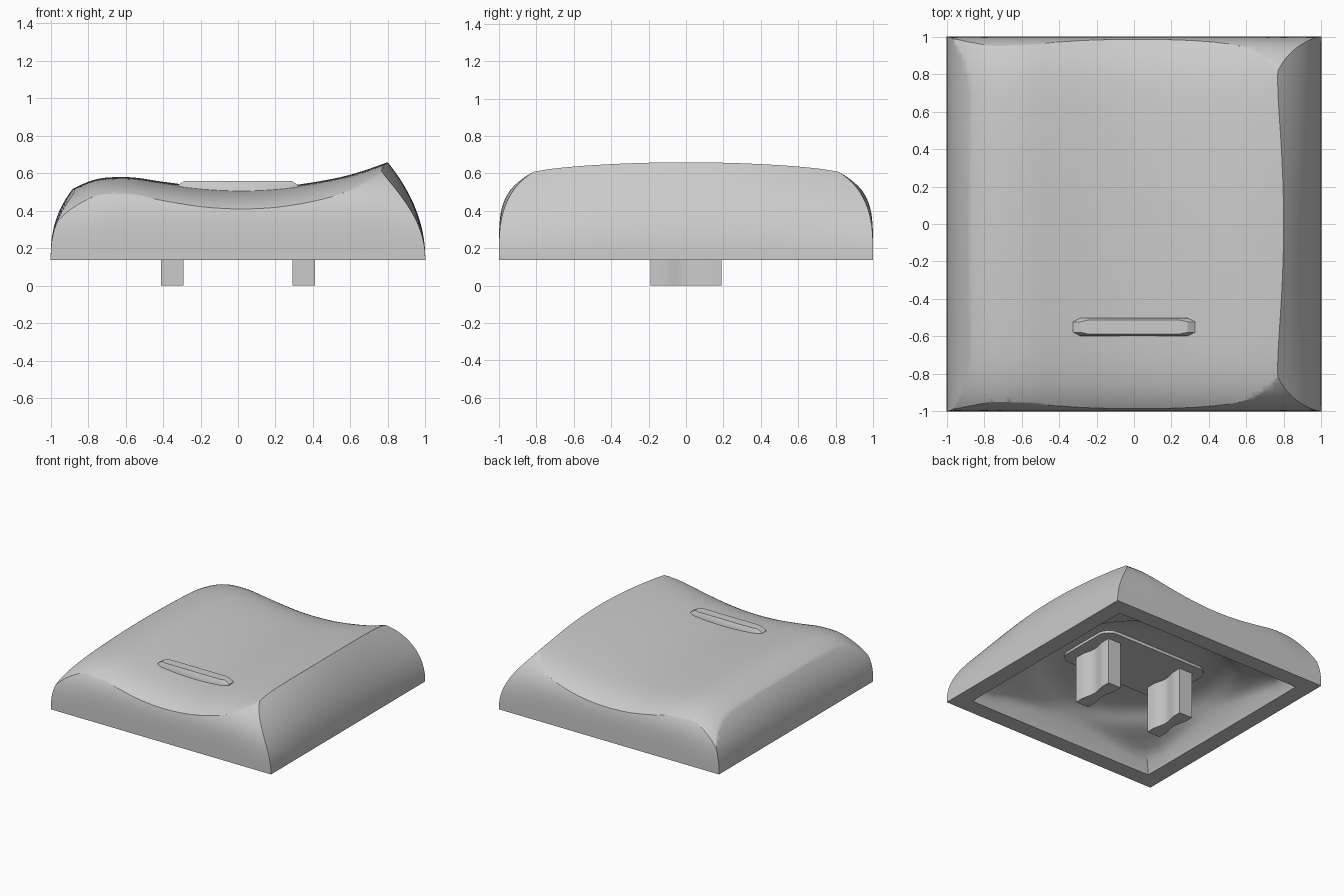
import bpy, bmesh, math

cube = bpy.data.objects.get("Cube")
if cube:
    bpy.data.objects.remove(cube, do_unlink=True)

grey = bpy.data.materials.new("plain grey plastic")
grey.use_nodes = True
COLOUR = (0.6, 0.6, 0.6, 1)
grey.diffuse_color = COLOUR
grey.node_tree.nodes["Principled BSDF"].inputs["Base Color"].default_value = COLOUR

RIM_Z = 0.138


def make_object(name, bm):
    bmesh.ops.recalc_face_normals(bm, faces=bm.faces)
    mesh = bpy.data.meshes.new(name)
    bm.to_mesh(mesh)
    bm.free()
    obj = bpy.data.objects.new(name, mesh)
    bpy.context.collection.objects.link(obj)
    return obj


def loft(name, rings):
    """Closed solid through matching rings of points."""
    bm = bmesh.new()
    rows = [[bm.verts.new(p) for p in ring] for ring in rings]
    n = len(rows[0])
    for low, high in zip(rows, rows[1:]):
        for i in range(n):
            j = (i + 1) % n
            bm.faces.new((low[i], low[j], high[j], high[i]))
    bm.faces.new(rows[0])
    bm.faces.new(rows[-1])
    return make_object(name, bm)


def combine(obj, cutter, operation):
    mod = obj.modifiers.new("combine", "BOOLEAN")
    mod.object = cutter
    mod.operation = operation
    mod.solver = "EXACT"
    bpy.context.view_layer.objects.active = obj
    bpy.ops.object.modifier_apply(modifier=mod.name)
    bpy.data.objects.remove(cutter, do_unlink=True)


# Heights of the scooped top from x = -1.2 to 1.2, at even steps
SCOOP = [0.1, 0.42, 0.555, 0.58, 0.555, 0.53, 0.52,
         0.527, 0.552, 0.593, 0.66, 0.74, 0.83]


def top_height(x, y):
    f = (x + 1.2) / 0.2
    i = min(max(int(f), 1), len(SCOOP) - 3)
    t = f - i
    a, b, c, d = SCOOP[i - 1:i + 3]
    z = b + 0.5 * t * (c - a + t * (2*a - 5*b + 4*c - d + t * (3*(b - c) + d - a)))
    return z - 0.035 * y**2 - 0.085 * y**8


# Inward lean of each wall at height t, growing towards the corners
def left_lean(t, y):
    return 1.33 * t**2.5 * (1 + 0.4 * y * y)


def right_lean(t, y):
    return 0.79 * t**2.1 * (1 + 0.65 * y * y)


def end_lean(t, x):
    k = min(max((abs(x) - 0.6) / 0.4, 0), 1)
    k = k * k * (3 - 2 * k)
    return (1 - k) * 5.67 * t**4.6 + k * 2.64 * t**3.46


def wall_trim(name, low_lean, high_lean, place):
    """Block between two opposite leaning walls."""
    steps = [0.6 * i / 32 for i in range(33)]
    rings = []
    for i in range(49):
        v = -1.2 + 0.05 * i
        along = min(max(v, -1), 1)
        outline = [(-1, -0.1), (1, -0.1)]
        outline += [(1 - high_lean(t, along), RIM_Z + t) for t in steps]
        outline += [(low_lean(t, along) - 1, RIM_Z + t) for t in steps[::-1]]
        rings.append([place(u, v, z) for u, z in outline])
    return loft(name, rings)


# Cap shell: scooped top solid trimmed by the walls
bm = bmesh.new()
bmesh.ops.create_grid(bm, x_segments=70, y_segments=70, size=1.04)
for v in bm.verts:
    v.co.z = top_height(v.co.x, v.co.y)
skirt = bmesh.ops.extrude_face_region(bm, geom=bm.faces[:], use_keep_orig=True)
for v in skirt["geom"]:
    if isinstance(v, bmesh.types.BMVert):
        v.co.z = RIM_Z
shell = make_object("cap_shell", bm)
combine(shell, wall_trim("side_trim", left_lean, right_lean,
                         lambda u, v, z: (u, v, z)), "INTERSECT")
combine(shell, wall_trim("end_trim", end_lean, end_lean,
                         lambda u, v, z: (v, u, z)), "INTERSECT")


# Hollow underside: square at the rim, rounding quickly to a wide flat dome
def hollow_ring(size, power, z):
    ring = []
    for i in range(64):
        a = 2 * math.pi * i / 64
        c, s = math.cos(a), math.sin(a)
        r = size * (abs(c)**power + abs(s)**power) ** (-1 / power)
        ring.append((r * c, r * s, z))
    return ring


rings = [hollow_ring(0.865, 200, 0.0)]
for i in range(29):
    s = 1 - 0.9 * (i / 28) ** 2
    rings.append(hollow_ring(0.865 * s, 2.1 + 198 * s**50, RIM_Z + 0.272 * (1 - s**8)))
combine(shell, loft("hollow", rings), "DIFFERENCE")


# Raised finger bar near the front
def bar_ring(x, y, tip, z):
    plan = [(x, -tip), (x - 0.04, -y), (0.04 - x, -y),
            (-x, -tip), (-x, tip), (0.04 - x, y), (x - 0.04, y), (x, tip)]
    return [(px, py - 0.55, z) for px, py in plan]


bar = loft("finger_bar", [bar_ring(0.325, 0.049, 0.028, 0.46),
                          bar_ring(0.325, 0.049, 0.028, 0.535),
                          bar_ring(0.285, 0.037, 0.028, 0.56)])


# Rounded mounting pad under the ceiling
def pad_ring(z, hx=0.5, hy=0.28, r=0.1):
    ring = []
    for i in range(32):
        a = 2 * math.pi * (i + 0.5) / 32
        c, s = math.cos(a), math.sin(a)
        ring.append((math.copysign(hx - r, c) + r * c,
                     math.copysign(hy - r, s) + r * s, z))
    return ring


pad = loft("mounting_pad", [pad_ring(0.385), pad_ring(0.44)])


# Two waisted mounting legs
def leg_ring(cx, z):
    ys = [-0.19 + 0.38 * i / 16 for i in range(17)]

    def half_width(y):
        k = max(0.0, 1 - abs(y) / 0.13)
        return 0.06 - 0.022 * k * k * (3 - 2 * k)

    return ([(cx + half_width(y), y, z) for y in ys]
            + [(cx - half_width(y), y, z) for y in ys[::-1]])


legs = [loft(name, [leg_ring(cx, 0), leg_ring(cx, 0.43)])
        for name, cx in (("left_leg", 0.35), ("right_leg", -0.35))]

# Colour and shading
for obj in [shell, bar, pad] + legs:
    obj.data.materials.clear()
    obj.data.materials.append(grey)
    bpy.ops.object.select_all(action="DESELECT")
    obj.select_set(True)
    bpy.context.view_layer.objects.active = obj
    bpy.ops.object.shade_smooth_by_angle(angle=math.radians(30))
